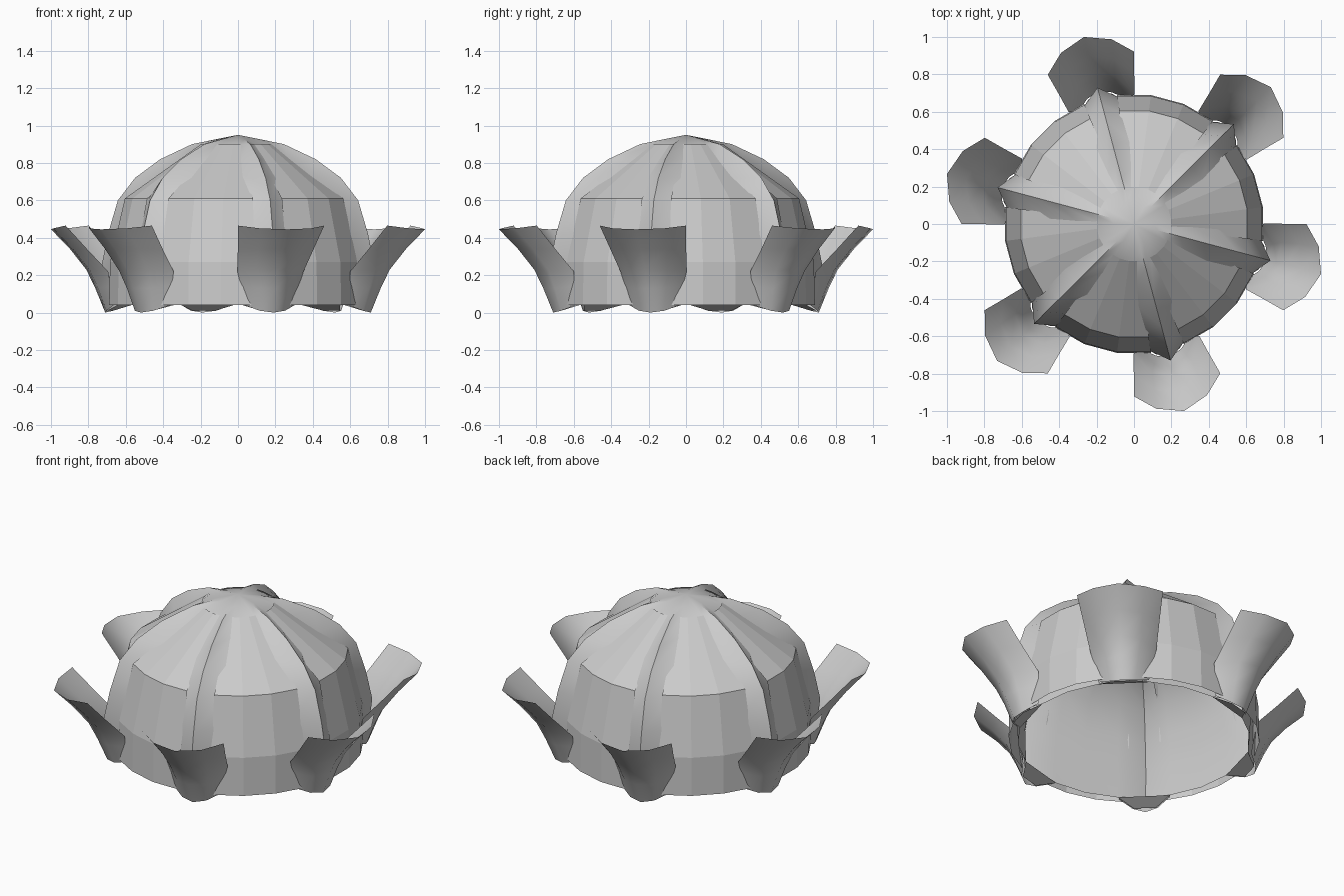
import bpy, bmesh
from math import radians, cos, sin

if "Cube" in bpy.data.objects:
    bpy.data.objects.remove(bpy.data.objects["Cube"])

gray = bpy.data.materials.new("plain gray")
gray.use_nodes = True
COLOR = (0.6, 0.6, 0.6, 1)
gray.diffuse_color = COLOR
gray.node_tree.nodes["Principled BSDF"].inputs["Base Color"].default_value = COLOR

SECTORS = [-75 + 60 * i for i in range(6)]


def polar(r, angle, z):
    a = radians(angle)
    return (r * cos(a), r * sin(a), z)


def grid_object(name, rows, closed=False, smooth_angle=None):
    """Skin a grid of points, row by row."""
    bm = bmesh.new()
    grid = [[bm.verts.new(p) for p in row] for row in rows]
    for low, high in zip(grid, grid[1:]):
        n = len(low)
        for i in range(n if closed else n - 1):
            j = (i + 1) % n
            bm.faces.new((low[i], low[j], high[j], high[i]))
    bmesh.ops.remove_doubles(bm, verts=bm.verts, dist=0.0005)
    mesh = bpy.data.meshes.new(name)
    bm.to_mesh(mesh)
    bm.free()
    mesh.materials.append(gray)
    obj = bpy.data.objects.new(name, mesh)
    bpy.context.collection.objects.link(obj)
    if smooth_angle:
        bpy.ops.object.select_all(action="DESELECT")
        obj.select_set(True)
        bpy.context.view_layer.objects.active = obj
        bpy.ops.object.shade_smooth_by_angle(angle=radians(smooth_angle))


# Inner shell: height, radius between ribs, radius on the rib crest
shell_profile = [(0.04, 0.645, 0.73), (0.25, 0.65, 0.755), (0.42, 0.625, 0.72),
                 (0.6, 0.57, 0.665), (0.72, 0.44, 0.57), (0.82, 0.305, 0.43),
                 (0.9, 0.19, 0.255), (0.925, 0.11, 0.13), (0.95, 0, 0)]
shell_rows = []
for z, valley, crest in shell_profile:
    row = []
    for a in SECTORS:
        row += [polar(crest, a, z)]
        row += [polar(valley, a + d, z) for d in (13, 30, 47)]
    shell_rows.append(row)
grid_object("ribbed_inner_shell", shell_rows, closed=True, smooth_angle=32)

# Outer panels between the ribs, with one flat slope up to the cap
panel_profile = [(0.04, 0.695), (0.27, 0.69), (0.61, 0.61), (0.9, 0.2)]
for i, a in enumerate(SECTORS):
    rows = [[polar(r, a + d, z) for d in (7.5, 22.5, 37.5, 52.5)]
            for z, r in panel_profile]
    grid_object(f"outer_panel_{i + 1}", rows)

# Flared flaps at the rib feet: half sections as (outward, sideways, height)
flap_sections = [
    [(0.735, 0, 0), (0.71, 0.07, 0.01), (0.65, 0.14, 0.04)],
    [(0.79, 0, 0.13), (0.75, 0.09, 0.13), (0.66, 0.16, 0.14)],
    [(0.84, 0, 0.23), (0.79, 0.11, 0.225), (0.67, 0.183, 0.22)],
    [(0.93, 0, 0.34), (0.88, 0.125, 0.34), (0.78, 0.21, 0.34)],
    [(1.035, 0, 0.445), (0.985, 0.14, 0.45), (0.89, 0.239, 0.465)],
]
for i, a in enumerate(SECTORS):
    c, s = cos(radians(a)), sin(radians(a))
    rows = []
    for half in flap_sections:
        full = [(u, -v, z) for u, v, z in half[:0:-1]] + half
        rows.append([(u * c - v * s, u * s + v * c, z) for u, v, z in full])
    grid_object(f"flared_flap_{i + 1}", rows, smooth_angle=60)

    # Small wedge closing the underside of each rib
    foot = [[polar(0.645, a - 13, 0.04), polar(0.645, a + 13, 0.04)],
            [polar(0.71, a - 5, 0.01), polar(0.71, a + 5, 0.01)]]
    grid_object(f"rib_foot_{i + 1}", foot)
